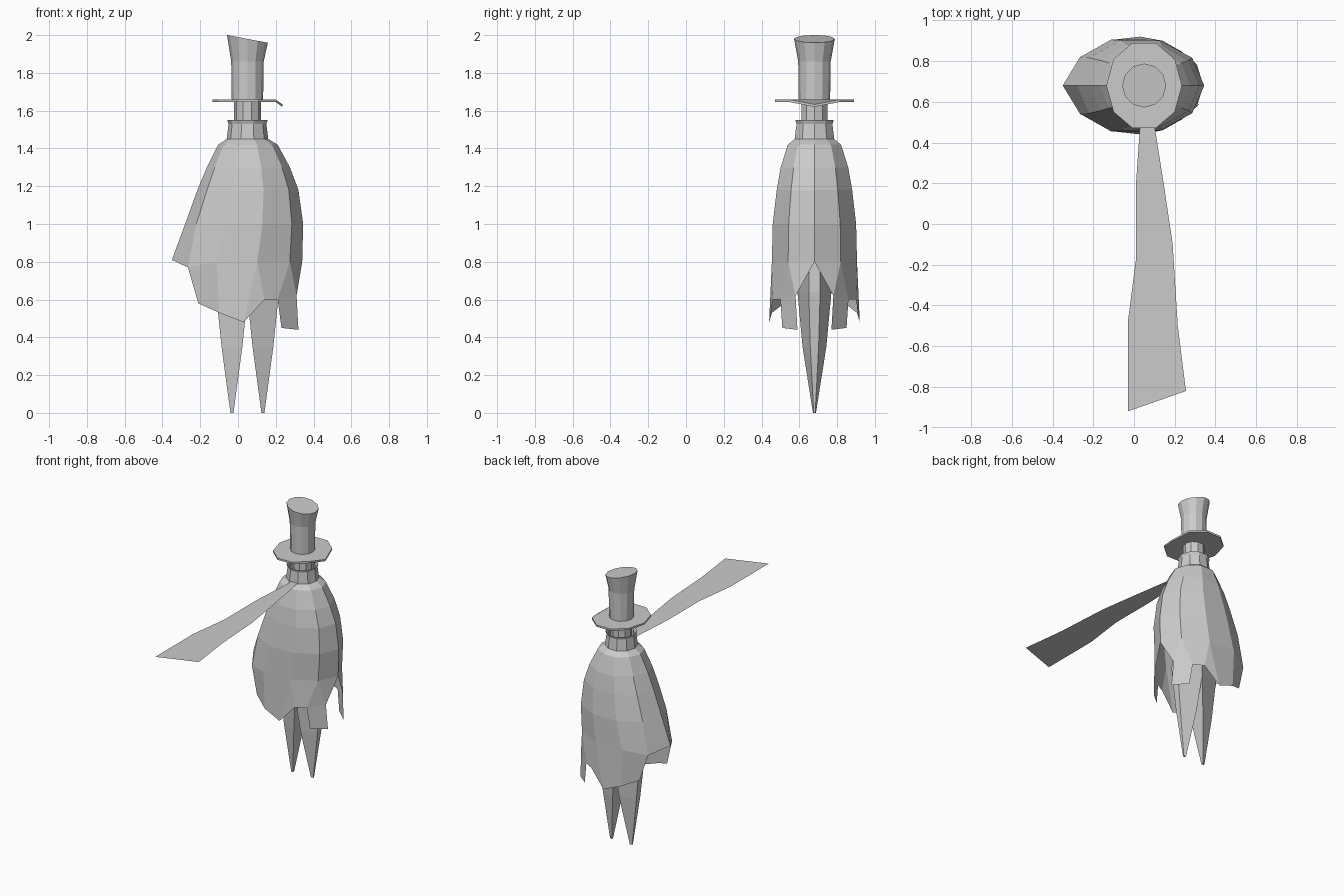
import bpy, bmesh
from math import cos, sin, pi

cube = bpy.data.objects.get("Cube")
if cube:
    bpy.data.objects.remove(cube)

grey = bpy.data.materials.new("plain_grey")
grey.use_nodes = True
colour = (0.6, 0.6, 0.6, 1)
grey.diffuse_color = colour
grey.node_tree.nodes["Principled BSDF"].inputs["Base Color"].default_value = colour

CX, CY = 0.05, 0.68  # axis of the figure


def finish(name, bm, location=(0, 0, 0)):
    bmesh.ops.recalc_face_normals(bm, faces=bm.faces)
    mesh = bpy.data.meshes.new(name)
    bm.to_mesh(mesh)
    bm.free()
    mesh.materials.append(grey)
    obj = bpy.data.objects.new(name, mesh)
    obj.location = location
    bpy.context.collection.objects.link(obj)
    return obj


def skin(bm, rings, closed=True):
    """Join successive rings of vertices with quads."""
    for low, high in zip(rings, rings[1:]):
        n = len(low)
        for i in range(n if closed else n - 1):
            k = (i + 1) % n
            bm.faces.new((low[i], low[k], high[k], high[i]))


def tube(name, sides, profile, caps=True, tilt=None):
    """Lathe of (radius, z); tilt moves each vertex height."""
    bm = bmesh.new()
    rings = []
    for r, z in profile:
        ring = []
        for i in range(sides):
            a = 2 * pi * i / sides
            x, y = r * cos(a), r * sin(a)
            ring.append(bm.verts.new((x, y, z + (tilt(x, z) if tilt else 0))))
        rings.append(ring)
    skin(bm, rings)
    if caps:
        bm.faces.new(rings[0])
        bm.faces.new(rings[-1])
    return finish(name, bm, (CX, CY, 0))


# Hat: crown with slanted top, thin brim drooping on one side
tube("hat_crown", 12, [(0.083, 1.655), (0.086, 1.86), (0.108, 1.98)],
     tilt=lambda x, z: -0.19 * x if z > 1.9 else 0)
brim = tube("hat_brim", 10, [(0.2, 1.645), (0.2, 1.658)],
            tilt=lambda x, z: -0.025 if x > 0.18 else 0)
for v in brim.data.vertices:
    v.co.x *= 0.93
    v.co.y *= 1.1

# Head and open collar
tube("head", 10, [(0.072, 1.44), (0.072, 1.65)])
tube("collar", 10, [(0.11, 1.45), (0.1, 1.53), (0.107, 1.55)], caps=False)

# Cape: half shell of rings (z, right x, left x, y radius), then mirrored
bm = bmesh.new()
rings = []
for z, right, left, ry in [(1.45, 0.16, -0.06, 0.11), (1.42, 0.21, -0.105, 0.148),
                           (1.3, 0.275, -0.165, 0.188), (1.18, 0.32, -0.215, 0.21),
                           (1.0, 0.345, -0.28, 0.232), (0.8, 0.34, -0.35, 0.237)]:
    mid, rx = (right + left) / 2, (right - left) / 2
    rings.append([bm.verts.new((mid + rx * cos(pi * i / 5),
                                -ry * sin(pi * i / 5) if 0 < i < 5 else 0, z))
                  for i in range(6)])
skin(bm, rings, closed=False)
# Ragged hem with side notch and hanging flap
r = rings[-1]
r[4].co.x, r[4].co.z, r[5].co.z = -0.265, 0.77, 0.81
a, b, c, d, e, f, g, h = [bm.verts.new(p) for p in (
    (0.31, -0.1, 0.62), (0.32, -0.09, 0.44), (0.23, -0.17, 0.45), (0.21, -0.18, 0.6),
    (0.14, -0.22, 0.6), (0.03, -0.24, 0.48), (-0.1, -0.225, 0.53), (-0.21, -0.16, 0.58))]
for face in ((r[0], a, r[1]), (r[1], a, d), (a, b, c, d), (r[1], d, e, r[2]),
             (r[2], e, f), (r[2], f, g, r[3]), (r[3], g, h, r[4])):
    bm.faces.new(face)
cape = finish("cape", bm, (0, CY, 0))
mirror = cape.modifiers.new("mirror", "MIRROR")
mirror.use_axis = (False, True, False)

# Legs: wedges narrow on the outside, tapering to points
for name, x0, out in (("right_leg", -0.032, -1), ("left_leg", 0.132, 1)):
    bm = bmesh.new()
    rings = []
    for z, w, inner, outer in [(0, 0.008, 0.008, 0.004), (0.35, 0.055, 0.063, 0.022),
                               (0.64, 0.085, 0.09, 0.03), (0.9, 0.08, 0.085, 0.03)]:
        rings.append([bm.verts.new((x0 + out * sx * w, y, z)) for sx, y in
                      ((-1, -inner), (1, -outer), (1, outer), (-1, inner))])
    skin(bm, rings)
    bm.faces.new(rings[0])
    bm.faces.new(rings[-1])
    finish(name, bm, (0, CY, 0))

# Scarf: flat ribbon streaming forward from the collar, rows of (y, left edge, right edge)
bm = bmesh.new()
rows = [[bm.verts.new((x0, y0, 1.455)), bm.verts.new((x1, y1, 1.455))]
        for x0, y0, x1, y1 in ((0.03, 0.59, 0.08, 0.59), (0.03, 0.49, 0.1, 0.49),
                               (0.01, 0.2, 0.15, 0.17), (0.01, -0.17, 0.19, -0.1),
                               (-0.03, -0.48, 0.215, -0.5), (-0.03, -0.92, 0.255, -0.82))]
skin(bm, rows, closed=False)
scarf = finish("scarf", bm)
if scarf.data.polygons[0].normal.z < 0:
    scarf.data.flip_normals()
